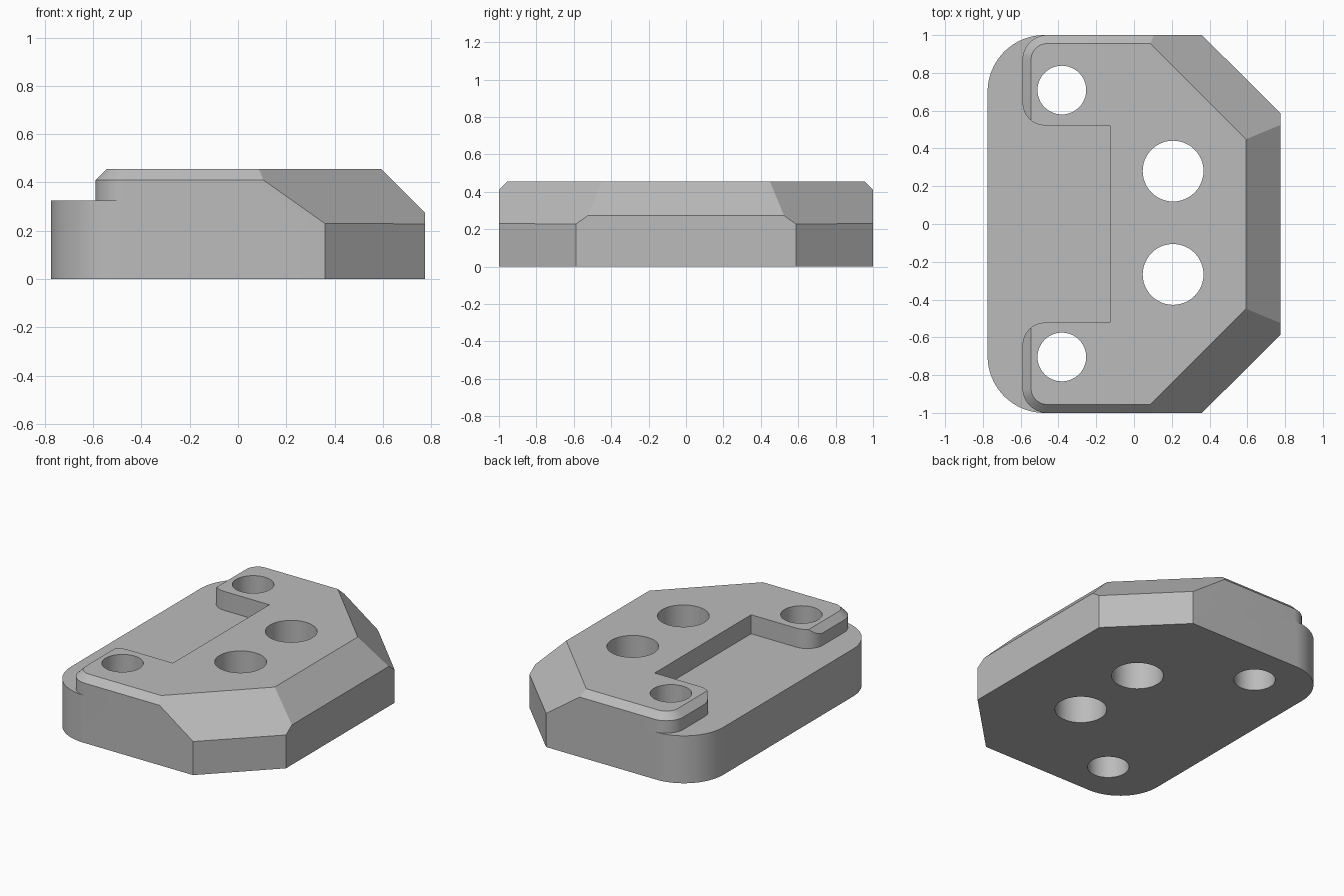
import bpy, bmesh, math
from mathutils import Vector

if "Cube" in bpy.data.objects:
    bpy.data.objects.remove(bpy.data.objects["Cube"], do_unlink=True)

STEP, TOP, CH = 0.325, 0.455, 0.045   # ledge height, full height, chamfer

grey = bpy.data.materials.new("plain_grey")
grey.use_nodes = True
colour = (0.5, 0.5, 0.5, 1)
grey.diffuse_color = colour
grey.node_tree.nodes["Principled BSDF"].inputs["Base Color"].default_value = colour


def to_object(bm, name):
    bmesh.ops.recalc_face_normals(bm, faces=bm.faces)
    mesh = bpy.data.meshes.new(name)
    bm.to_mesh(mesh)
    bm.free()
    mesh.materials.append(grey)
    obj = bpy.data.objects.new(name, mesh)
    bpy.context.collection.objects.link(obj)
    return obj


def arc(cx, cy, r, a0, a1, n=16):
    angles = [math.radians(a0 + (a1 - a0) * i / n) for i in range(n + 1)]
    return [(cx + r * math.cos(a), cy + r * math.sin(a)) for a in angles]


def trimmed_hull(name, layers):
    """Convex solid through mirrored outlines, with the sloped right side cut."""
    bm = bmesh.new()
    for half, z in layers:
        for x, y in half:
            bm.verts.new((x, y, z))
            bm.verts.new((x, -y, z))
    bmesh.ops.convex_hull(bm, input=bm.verts)
    s = math.sqrt(2)
    for point, normal in (((0.36, 1, 0.23), (1, 1, s)),
                          ((0.36, -1, 0.23), (1, -1, s)),
                          ((0.775, 0, 0.273), (1, 0, 1))):
        cut = bmesh.ops.bisect_plane(
            bm, geom=bm.verts[:] + bm.edges[:] + bm.faces[:], dist=1e-5,
            plane_co=point, plane_no=Vector(normal).normalized(), clear_outer=True)
        edges = [e for e in cut["geom_cut"] if isinstance(e, bmesh.types.BMEdge)]
        bmesh.ops.holes_fill(bm, edges=edges, sides=0)
    bmesh.ops.dissolve_limit(bm, angle_limit=0.01, verts=bm.verts, edges=bm.edges)
    return to_object(bm, name)


def prism(name, outline, z0, z1):
    bm = bmesh.new()
    face = bm.faces.new([bm.verts.new((x, y, z0)) for x, y in outline])
    ext = bmesh.ops.extrude_face_region(bm, geom=[face])
    verts = [v for v in ext["geom"] if isinstance(v, bmesh.types.BMVert)]
    bmesh.ops.translate(bm, verts=verts, vec=(0, 0, z1 - z0))
    return to_object(bm, name)


def boolean(target, tool, operation):
    mod = target.modifiers.new(operation, "BOOLEAN")
    mod.operation, mod.object, mod.solver = operation, tool, "EXACT"
    bpy.context.view_layer.objects.active = target
    bpy.ops.object.modifier_apply(modifier=mod.name)
    bpy.data.objects.remove(tool, do_unlink=True)


# Lower slab with large rounded corners on the left
wall = [(0.36, 1), (0.775, 0.587)]
base = arc(-0.475, 0.7, 0.3, 180, 90, 24) + wall
body = trimmed_hull("mounting_block", [(base, 0), (base, STEP)])

# Raised part with a chamfered rim
rim = arc(-0.46, 0.87, 0.13, 180, 90) + wall
lid = arc(-0.46, 0.87, 0.13 - CH, 180, 90) + [(0.36 + CH, 1 - CH), wall[1]]
raised = trimmed_hull("raised_part", [(rim, STEP), (rim, TOP - CH), (lid, TOP)])

# Open pocket between the two arms, flaring round the arm ends
side = [(-0.128, 0.522)] + arc(-0.47, 0.642, 0.12, 270, 180) + [(-0.9, 0.642)]
pocket = side + [(x, -y) for x, y in reversed(side)]
boolean(raised, prism("pocket_cutter", pocket, 0.2, 0.6), "DIFFERENCE")
boolean(body, raised, "UNION")

# Through holes
for x, y, r in ((-0.382, 0.709, 0.129), (-0.382, -0.704, 0.129),
                (0.207, 0.28, 0.161), (0.207, -0.267, 0.161)):
    circle = arc(x, y, r, 0, 360, 48)[:-1]
    boolean(body, prism("hole_cutter", circle, -0.2, 0.7), "DIFFERENCE")

# Clean flat faces, then smooth the round walls
bm = bmesh.new()
bm.from_mesh(body.data)
bmesh.ops.remove_doubles(bm, verts=bm.verts, dist=1e-4)
bmesh.ops.dissolve_limit(bm, angle_limit=0.01, verts=bm.verts, edges=bm.edges)
bm.to_mesh(body.data)
bm.free()
bpy.ops.object.select_all(action="DESELECT")
body.select_set(True)
bpy.context.view_layer.objects.active = body
bpy.ops.object.shade_smooth_by_angle(angle=math.radians(25))
